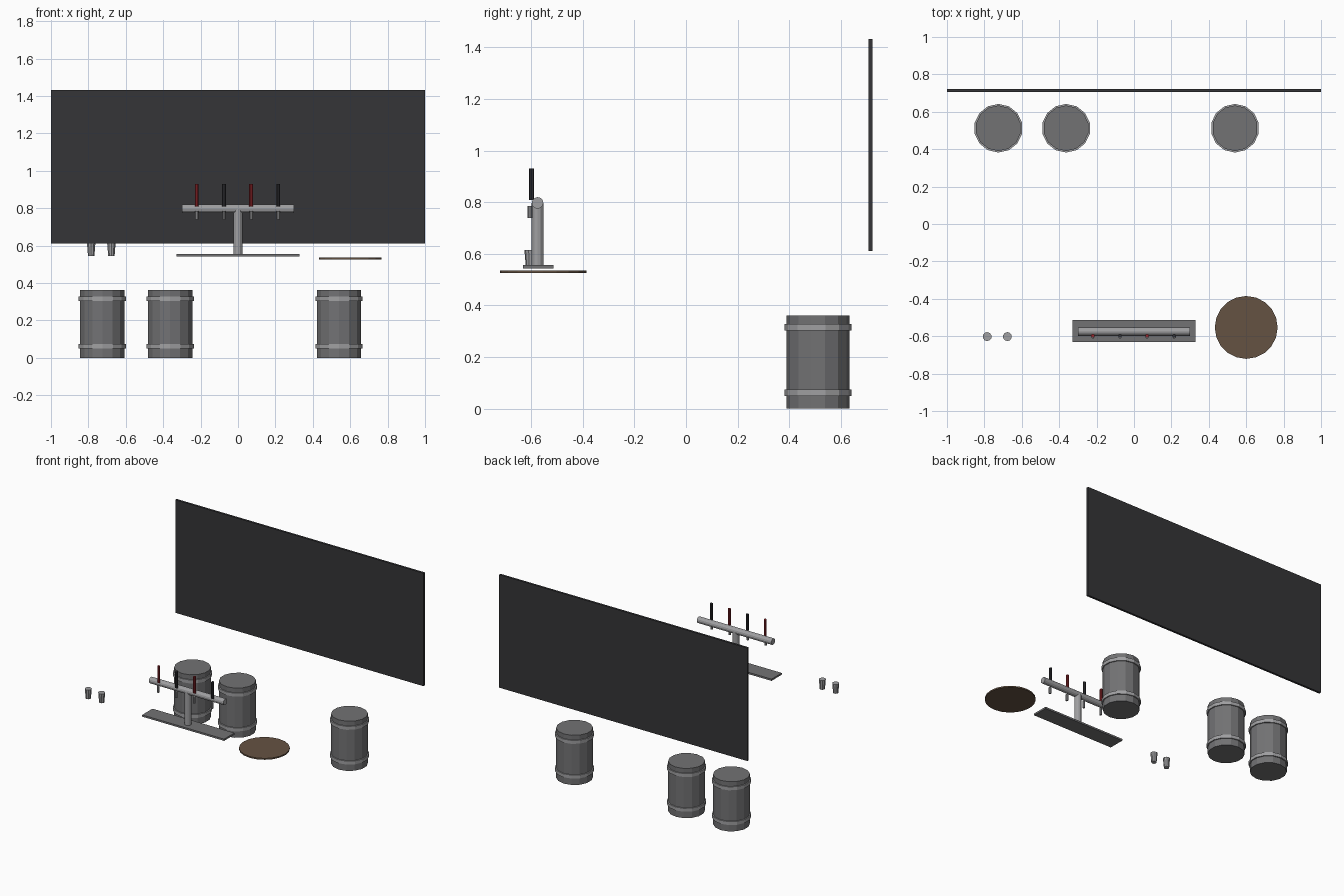
import bpy
from math import pi

if "Cube" in bpy.data.objects:
    bpy.data.objects.remove(bpy.data.objects["Cube"])


def material(name, rgb):
    m = bpy.data.materials.new(name)
    m.diffuse_color = (*rgb, 1)
    m.use_nodes = True
    m.node_tree.nodes["Principled BSDF"].inputs["Base Color"].default_value = m.diffuse_color
    return m


BOARD = material("board_black", (0.035, 0.035, 0.038))
WOOD = material("tray_brown", (0.13, 0.085, 0.055))
RED = material("handle_red", (0.3, 0.02, 0.025))
BLACK = material("handle_black", (0.03, 0.03, 0.035))
STEEL = material("keg_steel", (0.17, 0.17, 0.175))
CHROME = material("chrome", (0.35, 0.35, 0.36))


def finish(name, mat):
    ob = bpy.context.object
    ob.name = name
    ob.data.materials.append(mat)
    return ob


def box(name, x, y, z, mat):
    """Box from (min, max) ranges."""
    c = [(a + b) / 2 for a, b in (x, y, z)]
    bpy.ops.mesh.primitive_cube_add(size=1, location=c)
    bpy.context.object.scale = [b - a for a, b in (x, y, z)]
    return finish(name, mat)


def tube(name, x, y, z0, z1, r0, r1, sides, mat):
    """Upright cylinder or cone from z0 to z1."""
    bpy.ops.mesh.primitive_cone_add(vertices=sides, radius1=r0, radius2=r1,
                                    depth=z1 - z0, location=(x, y, (z0 + z1) / 2))
    return finish(name, mat)


# Wall board
box("wall_board", (-1, 1), (0.706, 0.722), (0.61, 1.433), BOARD)

# Kegs with two raised hoops
for i, x in enumerate((-0.725, -0.363, 0.54), 1):
    tube(f"keg_{i}", x, 0.512, 0, 0.362, 0.122, 0.122, 14, STEEL)
    for part, z in (("lower", 0.05), ("upper", 0.303)):
        tube(f"keg_{i}_{part}_hoop", x, 0.512, z, z + 0.025, 0.13, 0.13, 14, CHROME)

# Tap tower: drip plate, column and cross bar
box("drip_plate", (-0.33, 0.33), (-0.631, -0.513), (0.543, 0.556), STEEL)
tube("tower_column", 0, -0.575, 0.55, 0.797, 0.0235, 0.0235, 12, CHROME)
bpy.ops.mesh.primitive_cylinder_add(vertices=12, radius=0.0225, depth=0.6,
                                    location=(0, -0.575, 0.797), rotation=(0, pi / 2, 0))
finish("tower_bar", CHROME)

# Taps: spout below, handle above
for i in range(4):
    x = -0.22 + 0.145 * i
    tube(f"tap_spout_{i + 1}", x, -0.604, 0.739, 0.785, 0.009, 0.009, 8, CHROME)
    tube(f"tap_handle_{i + 1}", x, -0.598, 0.809, 0.93, 0.01, 0.01, 8, (RED, BLACK)[i % 2])

# Glasses
for i, x in enumerate((-0.785, -0.677), 1):
    tube(f"glass_{i}", x, -0.602, 0.545, 0.615, 0.018, 0.024, 10, CHROME)

# Round serving tray
tube("serving_tray", 0.6, -0.553, 0.526, 0.536, 0.168, 0.168, 20, WOOD)
